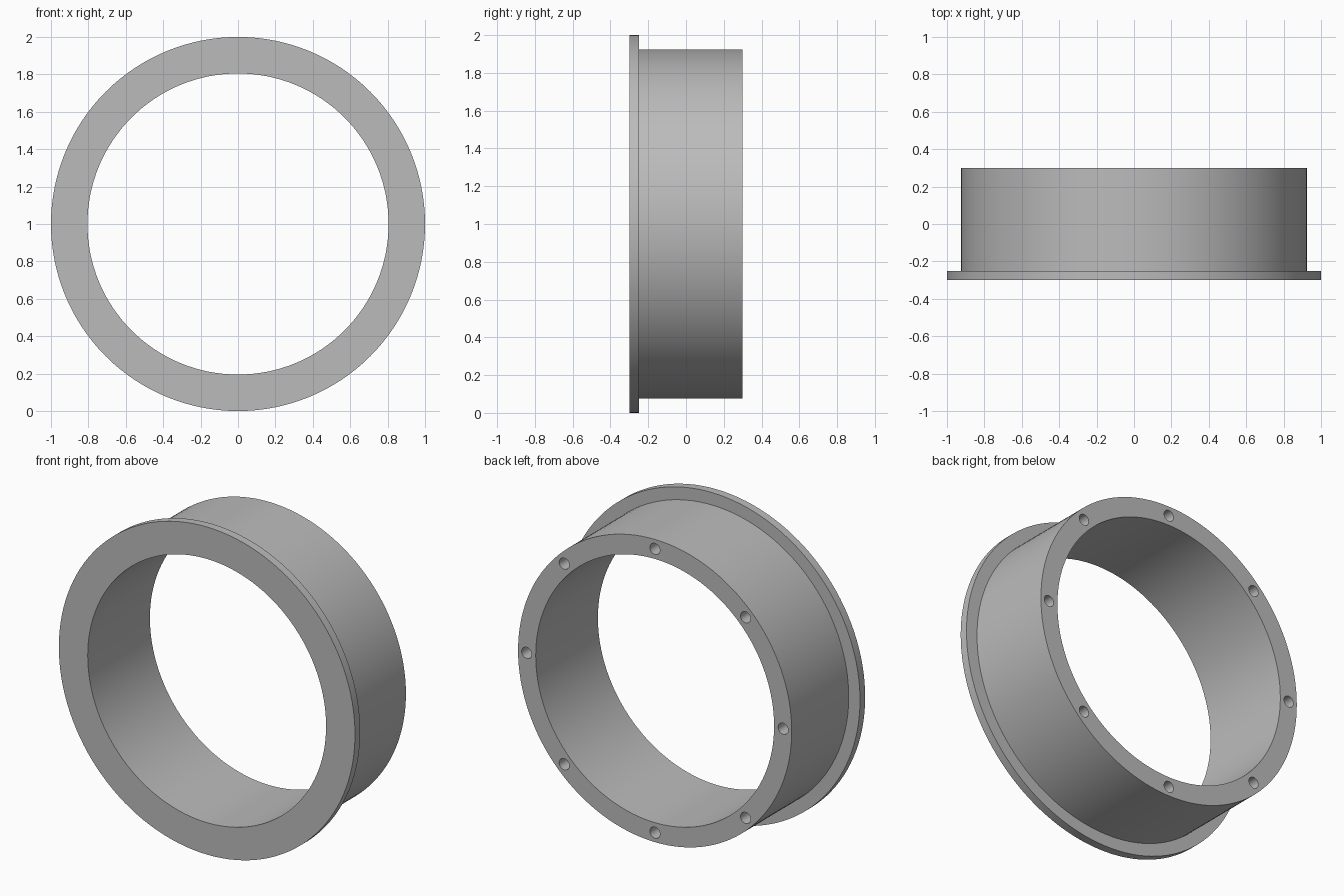
import bpy, bmesh, math
from mathutils import Matrix, Vector

cube = bpy.data.objects.get("Cube")
if cube:
    bpy.data.objects.remove(cube, do_unlink=True)

INNER, OUTER, FLANGE = 0.805, 0.924, 1.0
FRONT, STEP, BACK = -0.3, -0.25, 0.3
HOLES, HOLE_CIRCLE, HOLE_RADIUS, HOLE_DEPTH = 8, 0.866, 0.034, 0.2
CENTRE = Vector((0, 0, 1))

grey = bpy.data.materials.new("satin grey")
grey.use_nodes = True
colour = (0.5, 0.5, 0.5, 1)
grey.diffuse_color = colour
grey.node_tree.nodes["Principled BSDF"].inputs["Base Color"].default_value = colour


def make_object(name, bm):
    bmesh.ops.recalc_face_normals(bm, faces=bm.faces)
    mesh = bpy.data.meshes.new(name)
    bm.to_mesh(mesh)
    bm.free()
    mesh.materials.append(grey)
    obj = bpy.data.objects.new(name, mesh)
    bpy.context.collection.objects.link(obj)
    return obj


# Flanged ring: an L-shaped section turned about the y axis
bm = bmesh.new()
section = [(INNER, FRONT), (FLANGE, FRONT), (FLANGE, STEP),
           (OUTER, STEP), (OUTER, BACK), (INNER, BACK)]
verts = [bm.verts.new((r, y, 1)) for r, y in section]
edges = [bm.edges.new((a, b)) for a, b in zip(verts, verts[1:] + verts[:1])]
bmesh.ops.spin(bm, geom=verts + edges, cent=CENTRE, axis=(0, 1, 0),
               angle=math.tau, steps=128, use_merge=True)
bmesh.ops.remove_doubles(bm, verts=bm.verts, dist=0.0001)
ring = make_object("flanged_ring", bm)

# Drills for the blind screw holes in the back face
bm = bmesh.new()
for i in range(HOLES):
    angle = math.tau * i / HOLES
    spot = CENTRE + Vector((HOLE_CIRCLE * math.cos(angle), BACK,
                            HOLE_CIRCLE * math.sin(angle)))
    bmesh.ops.create_cone(bm, cap_ends=True, segments=32, radius1=HOLE_RADIUS,
                          radius2=HOLE_RADIUS, depth=2 * HOLE_DEPTH,
                          matrix=Matrix.Translation(spot) @ Matrix.Rotation(math.pi / 2, 4, "X"))
drills = make_object("screw_hole_drills", bm)
drills.hide_render = True

# Cut the holes, then discard the drills
cut = ring.modifiers.new("screw holes", "BOOLEAN")
cut.operation = "DIFFERENCE"
cut.solver = "EXACT"
cut.object = drills
bpy.ops.object.select_all(action="DESELECT")
ring.select_set(True)
bpy.context.view_layer.objects.active = ring
bpy.ops.object.modifier_apply(modifier=cut.name)
bpy.data.objects.remove(drills, do_unlink=True)
bpy.ops.object.shade_smooth_by_angle(angle=math.radians(30))
